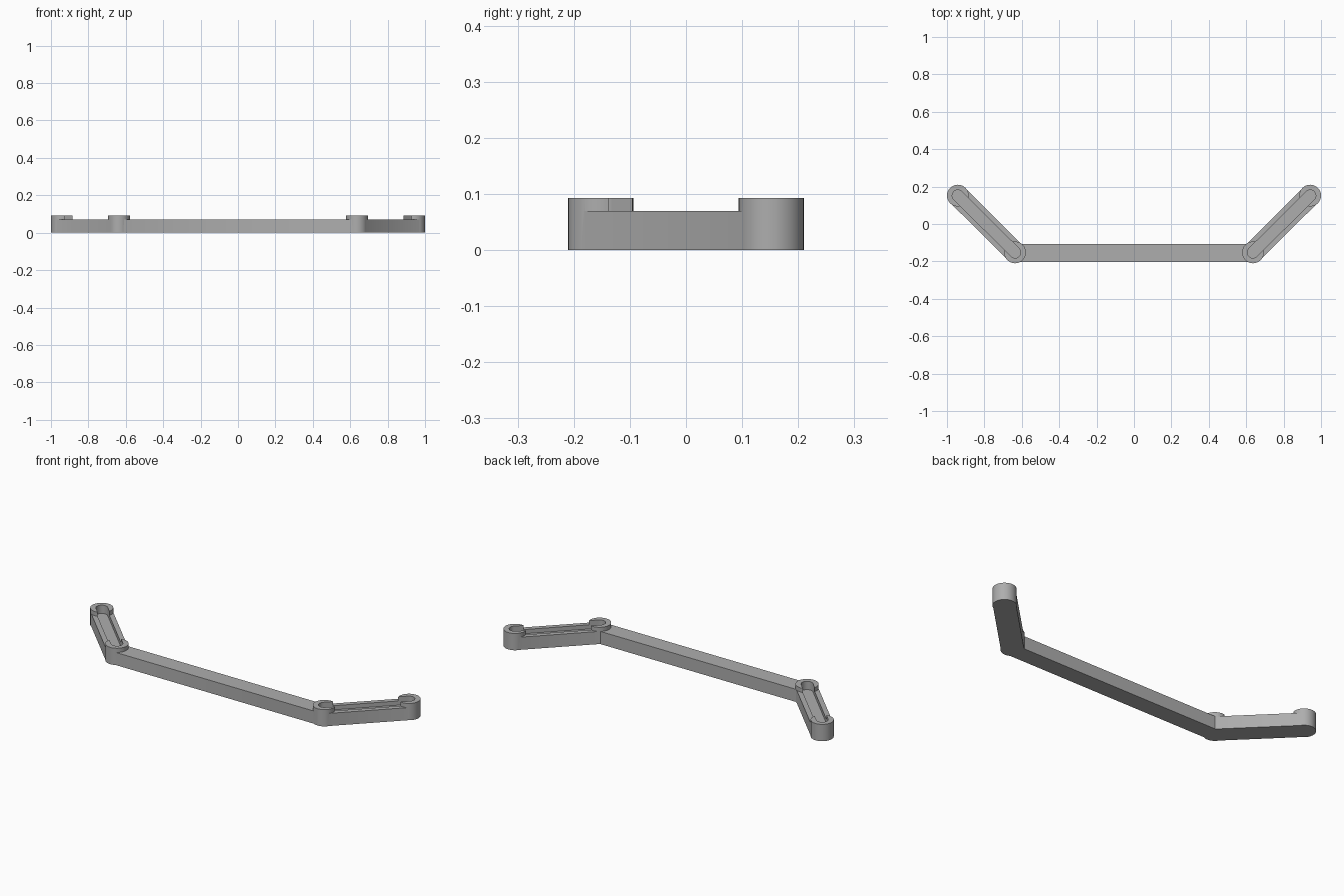
import bpy
import bmesh
import math
from mathutils import Vector

cube = bpy.data.objects.get("Cube")
if cube:
    bpy.data.objects.remove(cube, do_unlink=True)

grey = bpy.data.materials.new("plain grey")
grey.use_nodes = True
COLOUR = (0.42, 0.42, 0.42, 1)
grey.diffuse_color = COLOUR
grey.node_tree.nodes["Principled BSDF"].inputs["Base Color"].default_value = COLOUR

BODY_TOP, BOSS_TOP, FLOOR = 0.07, 0.093, 0.047
BOSS_R, ARM_R, SLOT_R = 0.058, 0.056, 0.03
BAR_Y, BAR_HALF = -0.155, 0.048


def prism(name, outline, z0, z1):
    """Extrude a flat outline between two heights."""
    bm = bmesh.new()
    face = bm.faces.new([bm.verts.new((p[0], p[1], z0)) for p in outline])
    top = bmesh.ops.extrude_face_region(bm, geom=[face])["geom"]
    for v in top:
        if isinstance(v, bmesh.types.BMVert):
            v.co.z = z1
    bmesh.ops.recalc_face_normals(bm, faces=bm.faces)
    mesh = bpy.data.meshes.new(name)
    bm.to_mesh(mesh)
    bm.free()
    mesh.materials.append(grey)
    obj = bpy.data.objects.new(name, mesh)
    bpy.context.collection.objects.link(obj)
    return obj


def stadium(a, b, r, steps=24):
    """Outline of a round-ended strip from a to b."""
    d = b - a
    base = math.atan2(d.y, d.x) + math.pi / 2
    pts = []
    for centre, start in ((a, base), (b, base + math.pi)):
        for i in range(steps + 1):
            t = start + math.pi * i / steps
            pts.append(centre + r * Vector((math.cos(t), math.sin(t))))
    return pts


def circle(c, r, steps=48):
    turns = [math.tau * i / steps for i in range(steps)]
    return [c + r * Vector((math.cos(t), math.sin(t))) for t in turns]


def combine(obj, other, operation):
    """Apply a boolean and drop the helper."""
    mod = obj.modifiers.new(operation.lower(), "BOOLEAN")
    mod.operation, mod.object, mod.solver = operation, other, "EXACT"
    bpy.context.view_layer.objects.active = obj
    bpy.ops.object.modifier_apply(modifier=mod.name)
    bpy.data.objects.remove(other, do_unlink=True)


# Straight bar between the two elbows
ELBOW_X, TIP_X, END_Y = 0.636, 0.942, 0.152
low, high = BAR_Y - BAR_HALF, BAR_Y + BAR_HALF
frame = prism("bracket_frame", [(-ELBOW_X, low), (ELBOW_X, low),
                                (ELBOW_X, high), (-ELBOW_X, high)], 0, BODY_TOP)

# Angled arms with raised bosses, then one slot along each arm
for name, side in (("left", 1), ("right", -1)):
    elbow = Vector((side * ELBOW_X, -END_Y))
    tip = Vector((side * TIP_X, END_Y))
    combine(frame, prism(name + "_arm", stadium(elbow, tip, ARM_R), 0, BODY_TOP), "UNION")
    for end in (elbow, tip):
        combine(frame, prism(name + "_boss", circle(end, BOSS_R), 0, BOSS_TOP), "UNION")
    combine(frame, prism(name + "_slot", stadium(elbow, tip, SLOT_R), FLOOR, 0.2), "DIFFERENCE")

# Smooth the round walls, keep the edges crisp
bpy.ops.object.select_all(action="DESELECT")
frame.select_set(True)
bpy.context.view_layer.objects.active = frame
bpy.ops.object.shade_smooth_by_angle(angle=math.radians(30))
